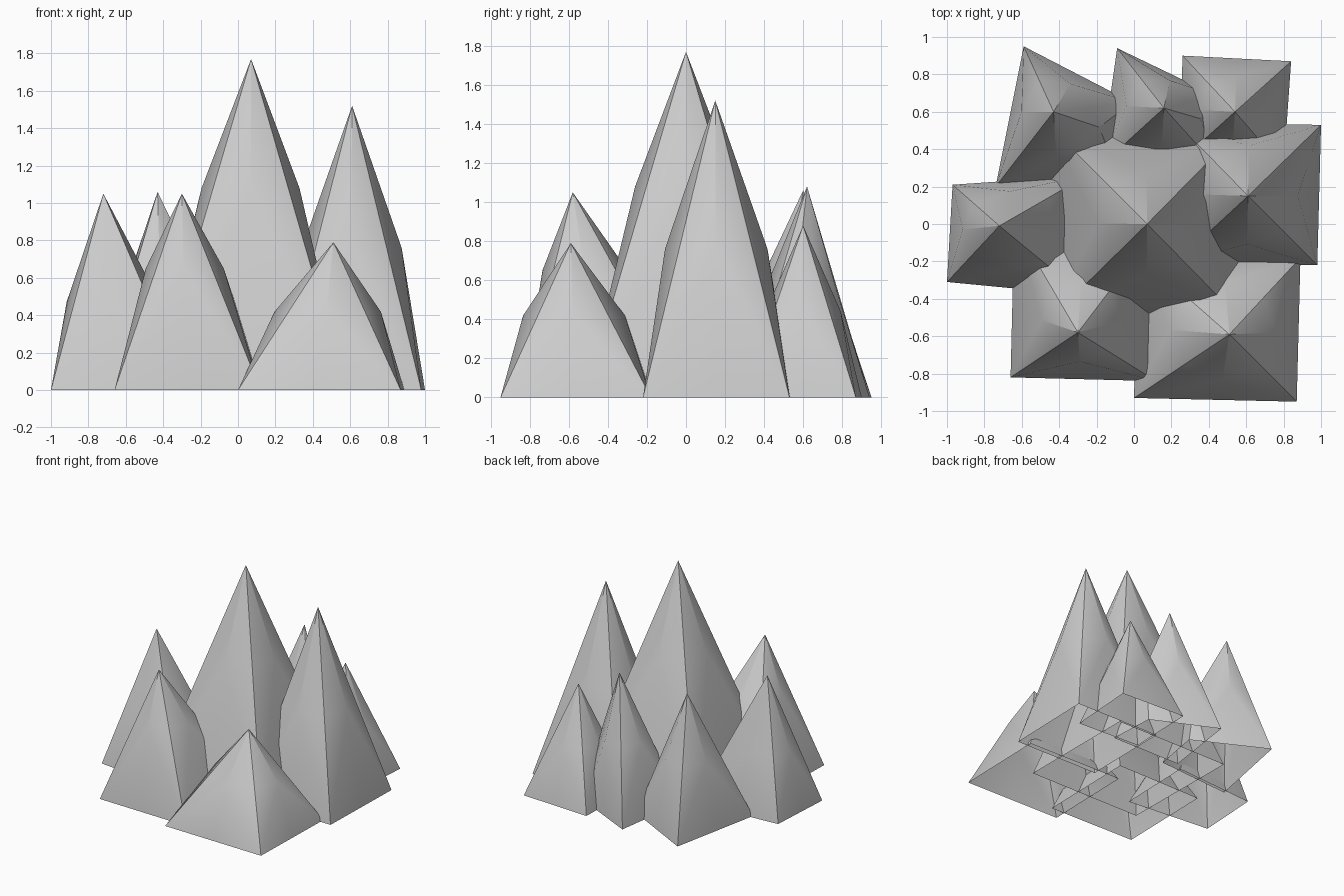
import bpy, bmesh
from mathutils import Vector

if "Cube" in bpy.data.objects:
    bpy.data.objects.remove(bpy.data.objects["Cube"])


def peak(name, apex, base, level, bulge):
    """Open four-sided spire: straight corner ridges, each face kinked outward part way up."""
    bm = bmesh.new()
    top = Vector(apex)
    corners = [Vector((x, y, 0)) for x, y in base]          # counter-clockwise
    centre = sum(corners, Vector()) / 4
    low, ring = [], []
    for i, c in enumerate(corners):
        n = corners[(i + 1) % 4]
        mid = (c + n) / 2
        out = Vector(((n - c).y, -(n - c).x, 0)).normalized()
        low += [bm.verts.new(c), bm.verts.new(mid)]
        ring += [bm.verts.new(c.lerp(top, level)),
                 bm.verts.new(mid.lerp(top, level) + out * bulge)]
    tip = bm.verts.new(top)
    for i in range(8):
        j = (i + 1) % 8
        # split each panel away from the corner ridge so the ridge stays straight
        bm.faces.new((ring[i], ring[j], tip))
        if i % 2 == 0:
            bm.faces.new((low[i], low[j], ring[j]))
            bm.faces.new((low[i], ring[j], ring[i]))
        else:
            bm.faces.new((low[i], low[j], ring[i]))
            bm.faces.new((low[j], ring[j], ring[i]))
    mesh = bpy.data.meshes.new(name)
    bm.to_mesh(mesh)
    bm.free()
    obj = bpy.data.objects.new(name, mesh)
    bpy.context.collection.objects.link(obj)
    bpy.ops.object.select_all(action='DESELECT')
    obj.select_set(True)
    bpy.context.view_layer.objects.active = obj
    bpy.ops.object.shade_smooth_by_angle(angle=0.52)


# central and right spires
peak("main_peak", (0.07, 0, 1.77),
     [(-0.45, -0.51), (0.58, -0.52), (0.58, 0.52), (-0.46, 0.53)], 0.61, 0.06)
peak("right_peak", (0.61, 0.15, 1.52),
     [(0.22, -0.21), (0.98, -0.22), (1.0, 0.53), (0.23, 0.54)], 0.5, 0.075)
# front and left spires
peak("front_right_peak", (0.51, -0.59, 0.79),
     [(0, -0.93), (0.87, -0.95), (0.89, -0.18), (0.02, -0.16)], 0.53, 0.08)
peak("front_left_peak", (-0.30, -0.58, 1.05),
     [(-0.66, -0.82), (0.12, -0.84), (0.14, 0.0), (-0.64, 0.0)], 0.62, 0.06)
peak("left_peak", (-0.72, -0.01, 1.05),
     [(-1.0, -0.31), (-0.27, -0.38), (-0.25, 0.26), (-0.97, 0.21)], 0.45, 0.05)
# back spires
peak("back_left_peak", (-0.43, 0.60, 1.06),
     [(-0.74, 0.20), (-0.08, 0.25), (-0.01, 0.65), (-0.59, 0.95)], 0.52, 0.06)
peak("back_middle_peak", (0.16, 0.62, 1.08),
     [(-0.18, 0.31), (0.45, 0.30), (0.43, 0.69), (-0.09, 0.94)], 0.52, 0.06)
peak("back_right_peak", (0.54, 0.60, 0.88),
     [(0.24, 0.33), (0.80, 0.30), (0.84, 0.87), (0.26, 0.90)], 0.5, 0.05)
